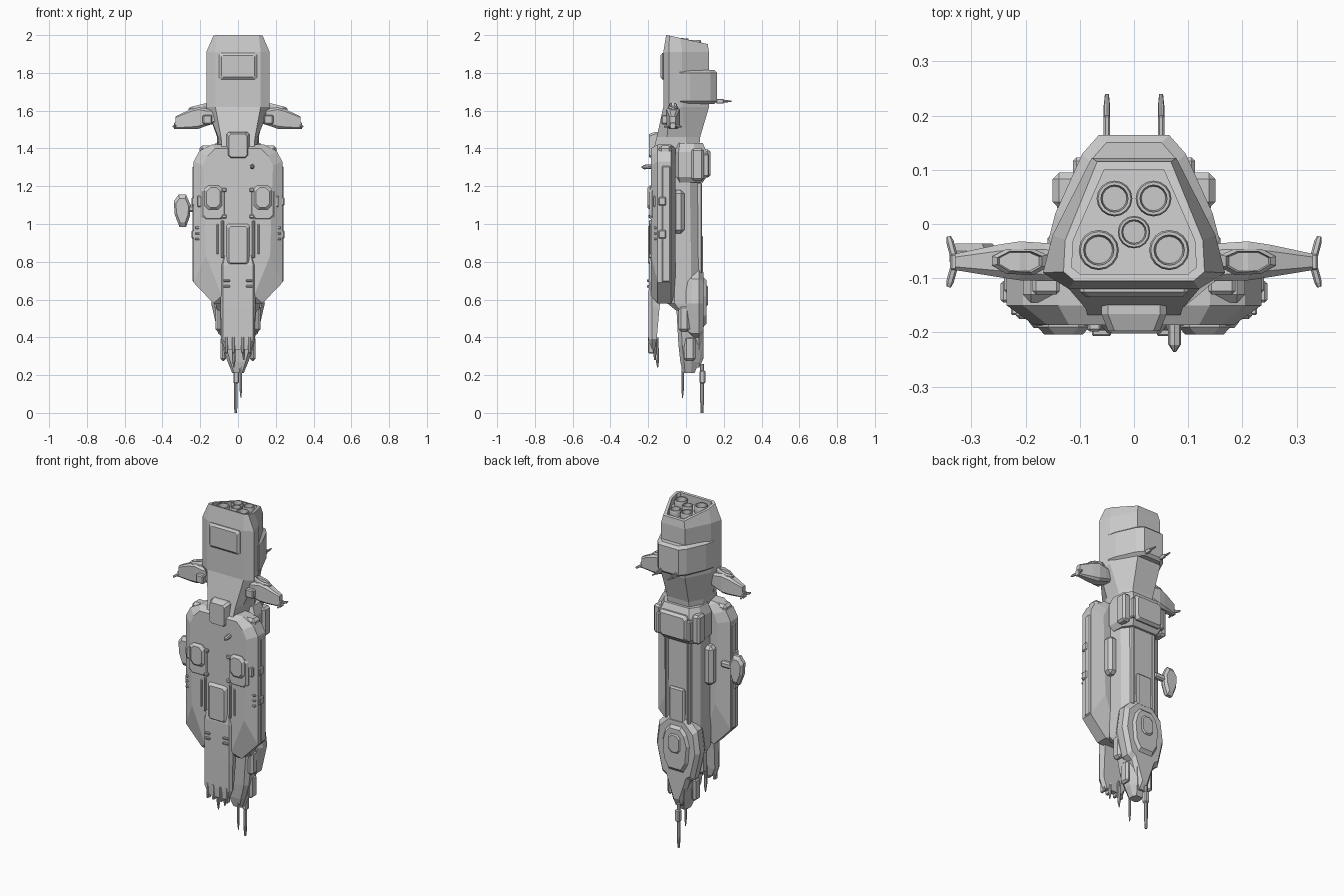
import bpy, bmesh, math
from mathutils import Vector


def loft(name, rings, mirror=False, smooth=False):
    """Skin a list of equal-length point rings and cap both ends."""
    bm = bmesh.new()
    vs = [[bm.verts.new(p) for p in r] for r in rings]
    n = len(rings[0])
    for a, b in zip(vs, vs[1:]):
        for i in range(n):
            bm.faces.new((a[i], a[(i + 1) % n], b[(i + 1) % n], b[i]))
    bm.faces.new(vs[0])
    bm.faces.new(vs[-1])
    return finish(name, bm, mirror, smooth)


def finish(name, bm, mirror=False, smooth=False):
    bmesh.ops.recalc_face_normals(bm, faces=bm.faces)
    me = bpy.data.meshes.new(name)
    bm.to_mesh(me)
    bm.free()
    ob = bpy.data.objects.new(name, me)
    bpy.context.collection.objects.link(ob)
    if mirror:
        ob.modifiers.new("Mirror", 'MIRROR')
    if smooth:
        bpy.context.view_layer.objects.active = ob
        ob.select_set(True)
        bpy.ops.object.shade_smooth_by_angle(angle=math.radians(35))
        ob.select_set(False)
    return ob


def sym_z(z, half, slope=0.0):
    """Horizontal ring from right-half (x, y) points; slope tilts it along y."""
    pts = half + [(-x, y) for x, y in reversed(half)]
    return [(x, y, z - slope * (y + 0.1)) for x, y in pts]


def sym_y(y, half):
    """Upright ring from right-half (x, z) points."""
    pts = half + [(-x, z) for x, z in reversed(half)]
    return [(x, y, z) for x, z in pts]


def box(name, c, s, bevel=0.006, mirror=False):
    bm = bmesh.new()
    bmesh.ops.create_cube(bm, size=1)
    for v in bm.verts:
        v.co = Vector([v.co[i] * s[i] + c[i] for i in range(3)])
    if bevel:
        bmesh.ops.bevel(bm, geom=bm.edges[:], offset=bevel, segments=1, affect='EDGES')
    return finish(name, bm, mirror)


def octagon(u, v, w, h, c):
    return [(u + sx * (w - dx), v + sz * (h - dz)) for sx, sz, dx, dz in (
        (1, -1, 0, c), (1, 1, 0, c), (1, 1, c, 0), (-1, 1, c, 0),
        (-1, 1, 0, c), (-1, -1, 0, c), (-1, -1, c, 0), (1, -1, c, 0))]


def hatch(name, x, z, w, h, y0, y1, inset=0.012, c=0.015, mirror=False):
    """Raised plate standing out along y with a bevelled face."""
    ym = y0 + (y1 - y0) * 0.6
    rings = [[(px, y, pz) for px, pz in octagon(x, z, w / 2 - i, h / 2 - i, c)]
             for y, i in ((y0, 0), (ym, 0), (y1, inset))]
    return loft(name, rings, mirror)


def rod(name, top, bottom, r, tip=1.0, n=8, mirror=False):
    a, b = Vector(top), Vector(bottom)
    q = (b - a).to_track_quat('Z', 'Y')
    rings = [[p + q @ Vector((math.cos(t) * k, math.sin(t) * k, 0))
              for t in [2 * math.pi * i / n for i in range(n)]]
             for p, k in ((a, r), (a.lerp(b, 0.75), r), (b, r * tip))]
    return loft(name, rings, mirror)


# Engine block with neck and recessed tail
body = [(0.12, -0.12), (0.168, -0.09), (0.15, -0.02), (0.078, 0.122)]
loft("engine_block", [
    sym_z(1.40, [(0.085, -0.17), (0.10, -0.10), (0.11, 0.0), (0.07, 0.07)]),
    sym_z(1.46, [(0.09, -0.155), (0.105, -0.10), (0.11, 0.0), (0.07, 0.075)]),
    sym_z(1.62, body), sym_z(1.91, body),
    sym_z(2.0, [(0.11, -0.105), (0.13, -0.088), (0.127, -0.03), (0.068, 0.115)], 0.22),
    sym_z(2.0, [(0.10, -0.092), (0.115, -0.08), (0.112, -0.03), (0.055, 0.1)], 0.22),
    sym_z(1.95, [(0.10, -0.092), (0.115, -0.08), (0.112, -0.03), (0.055, 0.1)], 0.1)])

# Five engine nozzles
for i, (x, y, r) in enumerate([(-0.036, 0.047, 0.033), (0.036, 0.047, 0.033), (0, -0.015, 0.03),
                               (-0.065, -0.048, 0.037), (0.065, -0.048, 0.037)]):
    top = 1.985 - 0.12 * (y + 0.05)
    loft(f"engine_nozzle_{i}", [
        [(x + k * r * math.cos(a), y + k * r * math.sin(a), top + dz)
         for a in [math.tau * j / 16 for j in range(16)]]
        for dz, k in ((-0.07, .85), (-0.03, 1), (-0.008, 1), (0, .92), (0, .76), (-0.035, .68))],
        smooth=True)

# Saddle wrapped around the engine block
sad = [(0.158, -0.03), (0.145, 0.02), (0.095, 0.13), (0.065, 0.164)]
thin = [(x - 0.014, y - 0.014) for x, y in sad]
loft("engine_saddle", [sym_z(1.635, thin), sym_z(1.65, sad), sym_z(1.80, sad), sym_z(1.815, thin)])
hatch("engine_front_hatch", 0, 1.835, 0.20, 0.14, -0.11, -0.135, 0.012, 0.008)
rod("rear_antenna", (0.05, 0.15, 1.65), (0.05, 0.24, 1.65), 0.006, 0.6, mirror=True)
box("rear_antenna_base", (0.05, 0.18, 1.65), (0.012, 0.04, 0.024), 0.003, True)

# Side wings with pods and tip blades
def wing_ring(x, y, z, w, h, c):
    return [(x, py, pz) for py, pz in octagon(y, z, w, h, c)]

loft("side_wing", [wing_ring(0.10, -0.075, 1.575, 0.03, 0.035, 0.01),
                   wing_ring(0.165, -0.07, 1.565, 0.035, 0.045, 0.012),
                   wing_ring(0.21, -0.068, 1.562, 0.036, 0.058, 0.014),
                   wing_ring(0.25, -0.068, 1.555, 0.03, 0.053, 0.012),
                   wing_ring(0.33, -0.07, 1.537, 0.015, 0.033, 0.006)], True)
pod = [(0.16, -0.057), (0.16, -0.08), (0.185, -0.094), (0.235, -0.092),
       (0.262, -0.076), (0.262, -0.06), (0.235, -0.046), (0.185, -0.046)]
pc = Vector((0.21, -0.069))
loft("wing_pod", [[(*(pc + (Vector(p) - pc) * k), z - 0.2 * (p[0] - 0.21)) for p in pod]
                  for z, k in ((1.58, 1), (1.62, 1), (1.63, .8), (1.615, .7))], True)
box("wing_root_block", (0.162, -0.105, 1.553), (0.05, 0.05, 0.05), 0.006, True)
box("wing_root_fairing", (0.135, -0.07, 1.59), (0.05, 0.06, 0.09), 0.015, True)
rod("wing_tip_blade_front", (0.332, -0.08, 1.52), (0.342, -0.116, 1.515), 0.007, 0.6, 6, True)
rod("wing_tip_blade_back", (0.332, -0.06, 1.52), (0.342, -0.023, 1.515), 0.007, 0.6, 6, True)
box("wing_tip_cap", (0.333, -0.07, 1.52), (0.012, 0.03, 0.035), 0.003, True)

# Middle belt and its panels
belt = [(0.10, -0.06), (0.14, -0.04), (0.135, 0.05), (0.095, 0.11)]
tight = [(x * 0.85, y * 0.8) for x, y in belt]
loft("belt", [sym_z(1.22, tight), sym_z(1.25, belt), sym_z(1.38, belt), sym_z(1.43, tight)])
box("belt_side_block", (0.125, 0.062, 1.315), (0.05, 0.066, 0.17), 0.012, True)
hatch("belt_rear_panel", 0, 1.32, 0.18, 0.15, 0.09, 0.13, 0.012, 0.012)
box("belt_corner_block", (0.10, 0.105, 1.31), (0.025, 0.035, 0.12), 0.006, True)

# Main hull and nose
loft("main_hull", [
    sym_z(0.21, [(0.02, -0.015), (0.03, -0.005), (0.03, 0.025), (0.02, 0.045)]),
    sym_z(0.27, [(0.04, -0.03), (0.055, -0.01), (0.055, 0.03), (0.035, 0.07)]),
    sym_z(0.36, [(0.065, -0.04), (0.085, -0.02), (0.08, 0.03), (0.05, 0.085)]),
    sym_z(0.54, [(0.085, -0.05), (0.11, -0.03), (0.11, 0.04), (0.07, 0.085)]),
    sym_z(0.58, [(0.085, -0.1), (0.12, -0.06), (0.115, 0.03), (0.07, 0.08)]),
    sym_z(1.25, [(0.085, -0.1), (0.12, -0.06), (0.11, 0.02), (0.07, 0.075)])])
box("hull_spine_panel", (0, 0.078, 0.83), (0.10, 0.025, 0.22), 0.008)
box("hull_edge_rail", (0.072, 0.07, 0.98), (0.02, 0.03, 0.48), 0.006, True)
box("hull_side_pod", (0.13, -0.04, 1.065), (0.06, 0.062, 0.23), 0.018, True)
box("nose_cheek", (0.078, 0.02, 0.34), (0.03, 0.06, 0.13), 0.012, True)
box("nose_side_block", (0.10, -0.01, 0.50), (0.04, 0.06, 0.14), 0.014, True)

# Rear nose shield
shield = [(0.02, 0.24), (0.075, 0.40), (0.105, 0.42), (0.142, 0.58), (0.125, 0.71), (0.06, 0.775)]
loft("nose_shield", [sym_y(y, [(x * k, 0.57 + (z - 0.57) * k) for x, z in shield])
                     for y, k in ((0.0, 0.88), (0.03, 1), (0.07, 1), (0.092, 0.86))])
shield_top = [(0.05, 0.44), (0.085, 0.50), (0.095, 0.62), (0.075, 0.69), (0.04, 0.73)]
loft("nose_shield_crown", [sym_y(y, [(x * k, 0.6 + (z - 0.6) * k) for x, z in shield_top])
                           for y, k in ((0.08, 1), (0.108, 0.8))])
hatch("nose_shield_hatch", 0, 0.62, 0.075, 0.11, 0.10, 0.116, 0.006, 0.018)

# Front armour plate
rim = [(0.13, 0.58), (0.235, 0.69), (0.235, 1.33), (0.205, 1.385), (0.14, 1.42)]
inner = [(0.085, 0.62), (0.17, 0.83), (0.185, 1.31), (0.16, 1.36), (0.12, 1.40)]
loft("armour_plate", [sym_y(-0.055, [(x * 0.9, z) for x, z in inner]), sym_y(-0.08, rim),
                      sym_y(-0.15, rim), sym_y(-0.186, inner)])
box("armour_side_panel", (0.225, -0.105, 1.0), (0.03, 0.05, 0.62), 0.008, True)
box("armour_shoulder", (0.17, -0.11, 1.385), (0.07, 0.07, 0.06), 0.015, True)

# Long nose strip below the plate
loft("nose_strip", [
    sym_z(0.335, [(0.05, -0.195), (0.07, -0.18), (0.05, -0.165)]),
    sym_z(0.39, [(0.08, -0.198), (0.09, -0.18), (0.08, -0.155)]),
    sym_z(0.56, [(0.08, -0.198), (0.092, -0.18), (0.085, -0.14)]),
    sym_z(0.78, [(0.08, -0.196), (0.092, -0.18), (0.085, -0.10)]),
    sym_z(0.88, [(0.06, -0.18), (0.07, -0.17), (0.065, -0.1)])])
for x in (0.025, 0.062):
    box("strip_tooth", (x, -0.185, 0.36), (0.016, 0.03, 0.09), 0.004, True)
for z in (0.67, 0.70):
    box("strip_clip", (0.06, -0.198, z), (0.035, 0.018, 0.012), 0.003, True)

# Front hatches, rails and greebles
hatch("neck_hatch", 0, 1.415, 0.12, 0.145, -0.12, -0.197, 0.012, 0.012)
hatch("front_hatch_frame", 0.13, 1.11, 0.13, 0.18, -0.16, -0.192, 0.01, 0.02, True)
hatch("front_hatch", 0.13, 1.14, 0.095, 0.13, -0.17, -0.204, 0.012, 0.02, True)
hatch("centre_hatch", 0, 0.89, 0.125, 0.22, -0.16, -0.202, 0.014, 0.01)
box("centre_rail", (0.082, -0.187, 0.92), (0.014, 0.018, 0.20), 0.004, True)
box("outer_rail", (0.108, -0.185, 0.92), (0.012, 0.014, 0.16), 0.004, True)
for z in (1.04, 1.18):
    box("hatch_clip", (0.073, -0.19, z), (0.025, 0.016, 0.02), 0.004, True)
for z in (1.12, 0.945):
    box("armour_side_lug", (0.235, -0.125, z), (0.022, 0.04, 0.045), 0.005, True)
box("hatch_side_block", (0.20, -0.16, 1.12), (0.035, 0.03, 0.06), 0.006, True)
for z in (0.92, 0.95, 0.98):
    box("armour_vent", (0.212, -0.158, z), (0.03, 0.02, 0.012), 0.003, True)
rod("front_spike", (0.075, -0.18, 1.305), (0.075, -0.236, 1.30), 0.012, 0.2, 8)

# Sensor fin on one side only
fin = [(-0.335, 1.05), (-0.31, 0.985), (-0.275, 0.985), (-0.255, 1.04),
       (-0.25, 1.10), (-0.275, 1.155), (-0.315, 1.155), (-0.34, 1.12)]
loft("sensor_fin", [[(-0.295 + (x + 0.295) * k, y, 1.075 + (z - 1.075) * k) for x, z in fin]
                    for y, k in ((-0.085, .75), (-0.07, 1), (-0.05, 1), (-0.036, .75))])
box("sensor_arm", (-0.24, -0.062, 1.08), (0.10, 0.03, 0.035), 0.008)

# Nose antennae
rod("main_antenna", (-0.012, 0.085, 0.26), (-0.012, 0.085, 0.0), 0.010, 0.7)
box("main_antenna_base", (-0.01, 0.087, 0.19), (0.03, 0.03, 0.07), 0.006)
rod("thin_antenna", (0.015, -0.018, 0.26), (0.015, -0.018, 0.08), 0.007, 0.3)
rod("strip_antenna", (-0.022, -0.155, 0.40), (-0.022, -0.15, 0.24), 0.009, 0.3)
rod("short_antenna", (0.03, -0.165, 0.40), (0.03, -0.165, 0.28), 0.008, 0.4)
